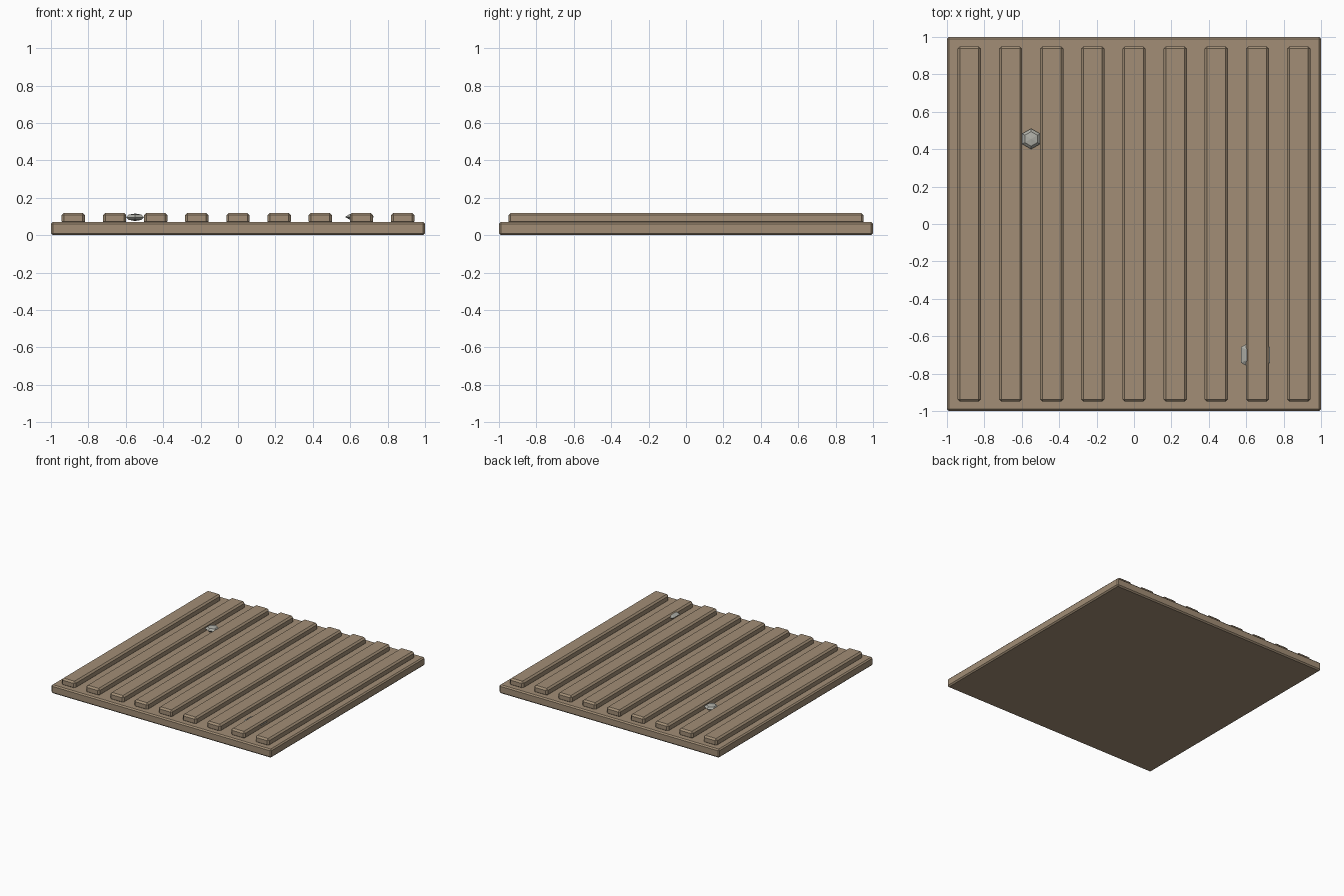
import bpy

if "Cube" in bpy.data.objects:
    bpy.data.objects.remove(bpy.data.objects["Cube"])


def material(name, color):
    m = bpy.data.materials.new(name)
    m.diffuse_color = (*color, 1)
    m.use_nodes = True
    m.node_tree.nodes["Principled BSDF"].inputs["Base Color"].default_value = m.diffuse_color
    return m


soil = material("soil", (0.36, 0.27, 0.18))
stone = material("stone", (0.42, 0.42, 0.38))


def slab(name, center, size, bevel):
    bpy.ops.mesh.primitive_cube_add(size=1, location=center)
    o = bpy.context.object
    o.name = name
    o.scale = size
    bpy.ops.object.transform_apply(location=False, rotation=False, scale=True)
    b = o.modifiers.new("edge_bevel", "BEVEL")
    b.width = bevel
    b.segments = 1
    o.data.materials.append(soil)
    return o


def pebble(name, center, radii):
    bpy.ops.mesh.primitive_uv_sphere_add(segments=6, ring_count=4, radius=1, location=center)
    o = bpy.context.object
    o.name = name
    o.scale = radii
    bpy.ops.object.transform_apply(location=False, rotation=False, scale=True)
    o.data.materials.append(stone)
    return o


# Flat ground tile
slab("field_base", (0, 0, 0.035), (2, 2, 0.07), 0.01)

# Nine raised planting ridges
for i in range(9):
    slab(f"ridge_{i + 1}", (-0.88 + 0.22 * i, 0, 0.09), (0.125, 1.9, 0.06), 0.013)

# Small flattened stones
pebble("pebble_left", (-0.55, 0.455, 0.096), (0.055, 0.055, 0.02))
pebble("pebble_right", (0.65, -0.70, 0.098), (0.089, 0.085, 0.02))
